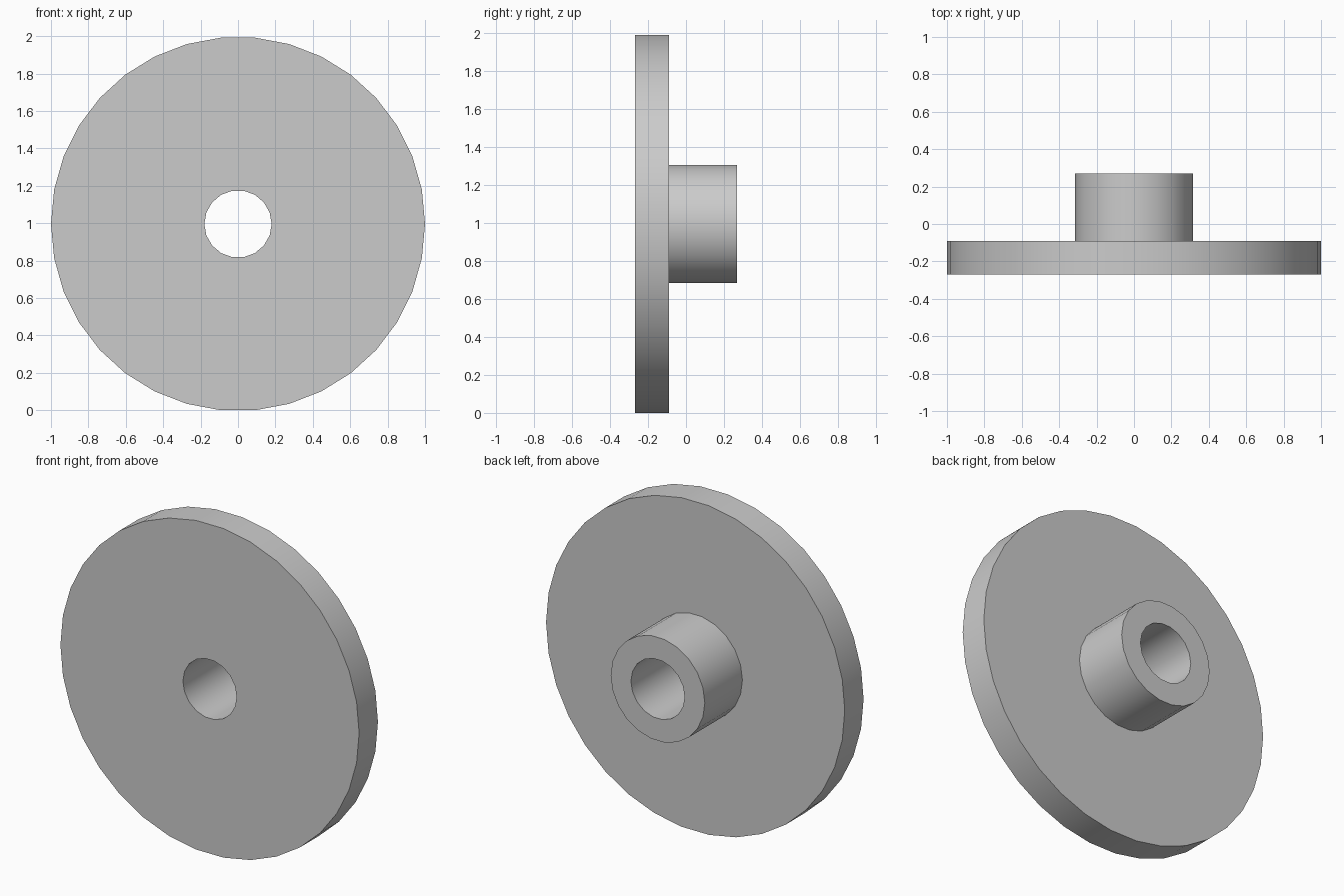
import bpy, bmesh
from math import cos, sin, tau

default_cube = bpy.data.objects.get("Cube")
if default_cube:
    bpy.data.objects.remove(default_cube, do_unlink=True)

# Dimensions: the axle runs along y
FRONT, STEP, BACK = -0.27, -0.09, 0.27
DISC_SIDES, HUB_SIDES, BORE_SIDES = 34, 22, 18
DISC_R, HUB_R, BORE_R = 1.0, 0.315, 0.18
CENTRE_Z = DISC_R * cos(tau / DISC_SIDES / 2)

bm = bmesh.new()


def ring(radius, sides, y):
    """Closed loop of edges around the axle."""
    verts = [bm.verts.new((radius * cos(tau * i / sides), y,
                           CENTRE_Z + radius * sin(tau * i / sides)))
             for i in range(sides)]
    return [bm.edges.new((verts[i], verts[(i + 1) % sides])) for i in range(sides)]


def wall(start, end):
    bmesh.ops.bridge_loops(bm, edges=start + end)


def flat_face(outer, inner, direction):
    bmesh.ops.triangle_fill(bm, use_beauty=True, use_dissolve=False,
                            edges=outer + inner, normal=(0, direction, 0))


disc_front = ring(DISC_R, DISC_SIDES, FRONT)
disc_back = ring(DISC_R, DISC_SIDES, STEP)
hub_base = ring(HUB_R, HUB_SIDES, STEP)
hub_end = ring(HUB_R, HUB_SIDES, BACK)
bore_front = ring(BORE_R, BORE_SIDES, FRONT)
bore_back = ring(BORE_R, BORE_SIDES, BACK)

# Disc rim, hub side and through bore
wall(disc_front, disc_back)
wall(hub_base, hub_end)
wall(bore_front, bore_back)

# Flat annular faces
flat_face(disc_front, bore_front, -1)
flat_face(disc_back, hub_base, 1)
flat_face(hub_end, bore_back, 1)
bmesh.ops.recalc_face_normals(bm, faces=bm.faces[:])

mesh = bpy.data.meshes.new("disc_with_hub")
bm.to_mesh(mesh)
bm.free()
disc = bpy.data.objects.new("disc_with_hub", mesh)
bpy.context.collection.objects.link(disc)

# Plain grey material
grey = bpy.data.materials.new("light_grey")
grey.use_nodes = True
colour = (0.6, 0.6, 0.6, 1)
grey.diffuse_color = colour
grey.node_tree.nodes["Principled BSDF"].inputs["Base Color"].default_value = colour
mesh.materials.append(grey)

# Smooth round walls with crisp rims
bpy.ops.object.select_all(action="DESELECT")
disc.select_set(True)
bpy.context.view_layer.objects.active = disc
bpy.ops.object.shade_smooth_by_angle()
